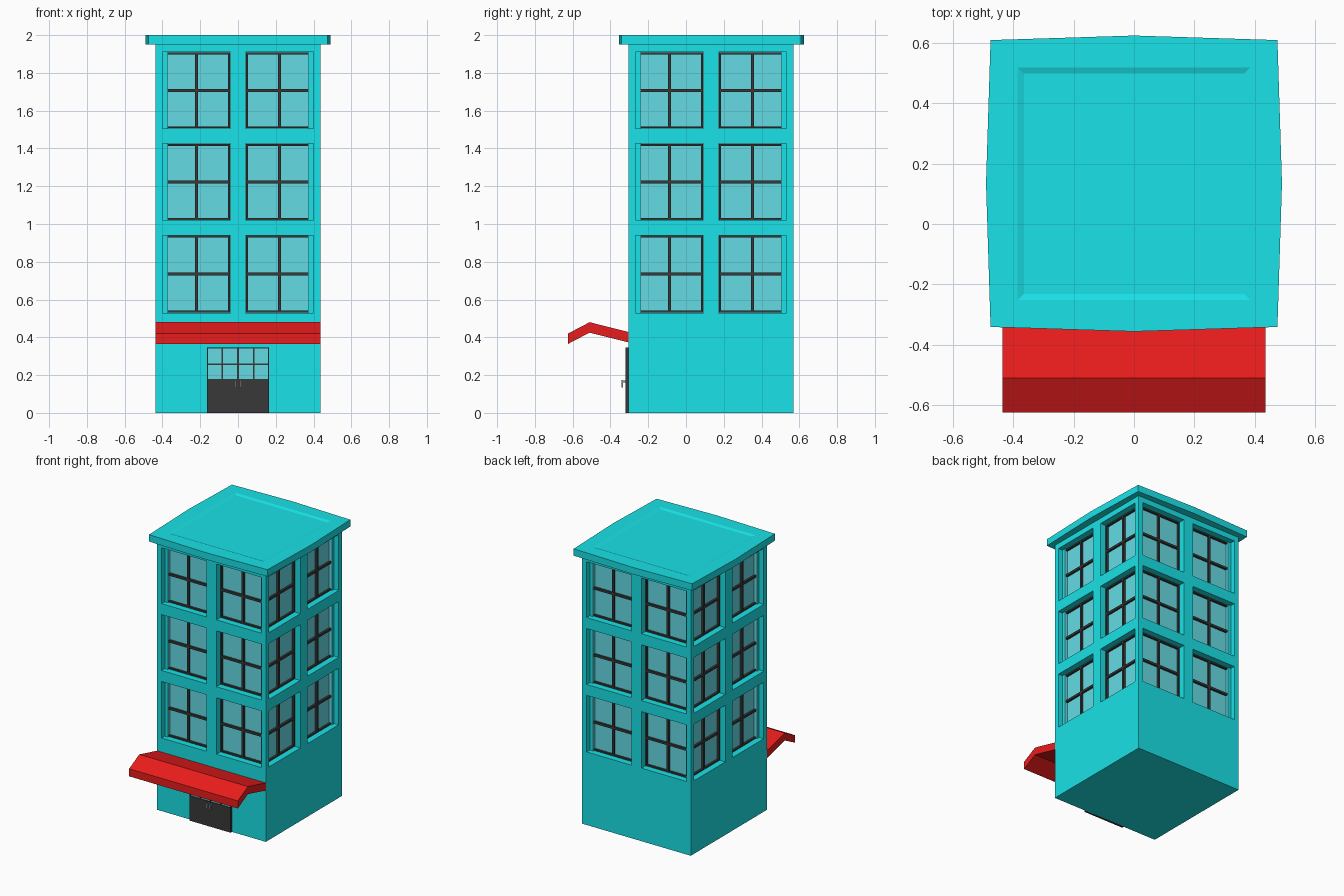
import bpy, bmesh, math
from mathutils import Matrix, Vector

if "Cube" in bpy.data.objects:
    bpy.data.objects.remove(bpy.data.objects["Cube"])

H, CY, WALL_TOP, DEPTH = 0.436, 0.132, 1.95, 0.062


def material(name, rgb):
    m = bpy.data.materials.new(name)
    m.diffuse_color = (*rgb, 1)
    m.use_nodes = True
    m.node_tree.nodes["Principled BSDF"].inputs["Base Color"].default_value = m.diffuse_color
    return m


TEAL = material("teal_paint", (0.010, 0.76, 0.80))
DARK = material("dark_frame", (0.04, 0.04, 0.04))
GLASS = material("window_glass", (0.13, 0.71, 0.78))
RED = material("red_canvas", (0.82, 0.012, 0.012))
GREY = material("handle_metal", (0.35, 0.35, 0.35))


def finish(bm, name, mat):
    bmesh.ops.recalc_face_normals(bm, faces=bm.faces)
    me = bpy.data.meshes.new(name)
    bm.to_mesh(me)
    bm.free()
    me.materials.append(mat)
    ob = bpy.data.objects.new(name, me)
    bpy.context.collection.objects.link(ob)
    return ob


def box(bm, x, y, z, mat=Matrix()):
    size = Vector((x[1] - x[0], y[1] - y[0], z[1] - z[0]))
    mid = Vector((sum(x), sum(y), sum(z))) / 2
    bmesh.ops.create_cube(bm, size=1, matrix=mat @ Matrix.Translation(mid) @ Matrix.Diagonal((*size, 1)))


def bars(bm, x, z, y, columns, rows, edge, inner, mat=Matrix()):
    """Lattice of evenly spaced bars filling a rectangle."""
    def spans(a, b, n):
        for i in range(n + 1):
            if i == 0:
                yield a, a + edge
            elif i == n:
                yield b - edge, b
            else:
                c = a + (b - a) * i / n
                yield c - inner / 2, c + inner / 2
    for s in spans(*x, columns):
        box(bm, s, y, z, mat)
    for s in spans(*z, rows):
        box(bm, x, y, s, mat)


SIDES = [Matrix.Translation((0, CY, 0)) @ Matrix.Rotation(k * math.pi / 2, 4, 'Z') for k in range(4)]
XS = [-H, -0.40, -0.04, 0.04, 0.40, H]
ZS = [0, 0.53, 0.94, 1.02, 1.425, 1.505, 1.91, WALL_TOP]

# Walls with deep window recesses, plus frames and glass on all four sides
walls, frames, glass = bmesh.new(), bmesh.new(), bmesh.new()
openings = []
for side in SIDES:
    for i in range(len(XS) - 1):
        for j in range(len(ZS) - 1):
            x, z = XS[i:i + 2], ZS[j:j + 2]
            corners = [(x[0], z[0]), (x[1], z[0]), (x[1], z[1]), (x[0], z[1])]
            f = walls.faces.new([walls.verts.new(side @ Vector((a, -H, b))) for a, b in corners])
            if i % 2 and j % 2:
                openings.append(f)
                box(glass, x, (-H + 0.058, -H + DEPTH), z, side)
                bars(frames, (x[0] + 0.002, x[1] - 0.002), (z[0] + 0.002, z[1] - 0.002),
                     (-H + 0.043, -H + 0.059), 2, 2, 0.01, 0.016, side)
bmesh.ops.remove_doubles(walls, verts=walls.verts, dist=1e-4)
bmesh.ops.holes_fill(walls, edges=[e for e in walls.edges if e.is_boundary], sides=0)
bmesh.ops.recalc_face_normals(walls, faces=walls.faces)
backs = bmesh.ops.extrude_discrete_faces(walls, faces=openings)["faces"]
for f in backs:
    f.normal_update()
    bmesh.ops.translate(walls, verts=f.verts, vec=-f.normal * DEPTH)
bmesh.ops.delete(walls, geom=backs, context='FACES_ONLY')  # glass closes the recesses
bmesh.ops.dissolve_limit(walls, angle_limit=0.01, verts=walls.verts, edges=walls.edges)
finish(walls, "walls", TEAL)
finish(frames, "window_frames", DARK)
finish(glass, "window_panes", GLASS)

# Roof slab: slightly bowed edges and a shallow sunken top
roof = bmesh.new()


def ring(corner, mid, z):
    pts = []
    for sx, sy in [(-1, -1), (0, -1), (1, -1), (1, 0), (1, 1), (0, 1), (-1, 1), (-1, 0)]:
        r = corner if sx and sy else mid
        pts.append(roof.verts.new((sx * r, CY + 0.002 + sy * r, z)))
    return pts


rings = [ring(0.475, 0.49, WALL_TOP), ring(0.475, 0.49, 2.0),
         ring(0.385, 0.385, 2.0), ring(0.365, 0.365, 1.993)]
for a, b in zip(rings, rings[1:]):
    for i in range(8):
        k = (i + 1) % 8
        roof.faces.new((a[i], a[k], b[k], b[i]))
roof.faces.new(rings[0][::-1])
roof.faces.new(rings[-1])
finish(roof, "roof", TEAL)

# Bent awning over the entrance
awning = bmesh.new()
line = [(-0.303, 0.428), (-0.51, 0.48), (-0.625, 0.42)]
profile = line + [(y, z - 0.055) for y, z in reversed(line)]
ends = [[awning.verts.new((x, y, z)) for y, z in profile] for x in (-H, H)]
for i in range(6):
    k = (i + 1) % 6
    awning.faces.new((ends[0][i], ends[0][k], ends[1][k], ends[1][i]))
for e in ends:
    awning.faces.new((e[0], e[1], e[4], e[5]))
    awning.faces.new((e[1], e[2], e[3], e[4]))
finish(awning, "awning", RED)

# Double door: solid lower panel, glazed upper half
door = bmesh.new()
box(door, (-0.165, 0.165), (-0.32, -0.30), (0, 0.18))
bars(door, (-0.165, 0.165), (0.17, 0.347), (-0.32, -0.30), 4, 2, 0.006, 0.008)
finish(door, "door", DARK)
pane = bmesh.new()
box(pane, (-0.163, 0.163), (-0.314, -0.302), (0.175, 0.345))
finish(pane, "door_glass", GLASS)

# Pair of door handles
handles = bmesh.new()
for s in (-0.012, 0.012):
    x = (s - 0.005, s + 0.005)
    box(handles, x, (-0.342, -0.334), (0.135, 0.175))
    box(handles, x, (-0.336, -0.318), (0.162, 0.172))
finish(handles, "door_handles", GREY)
